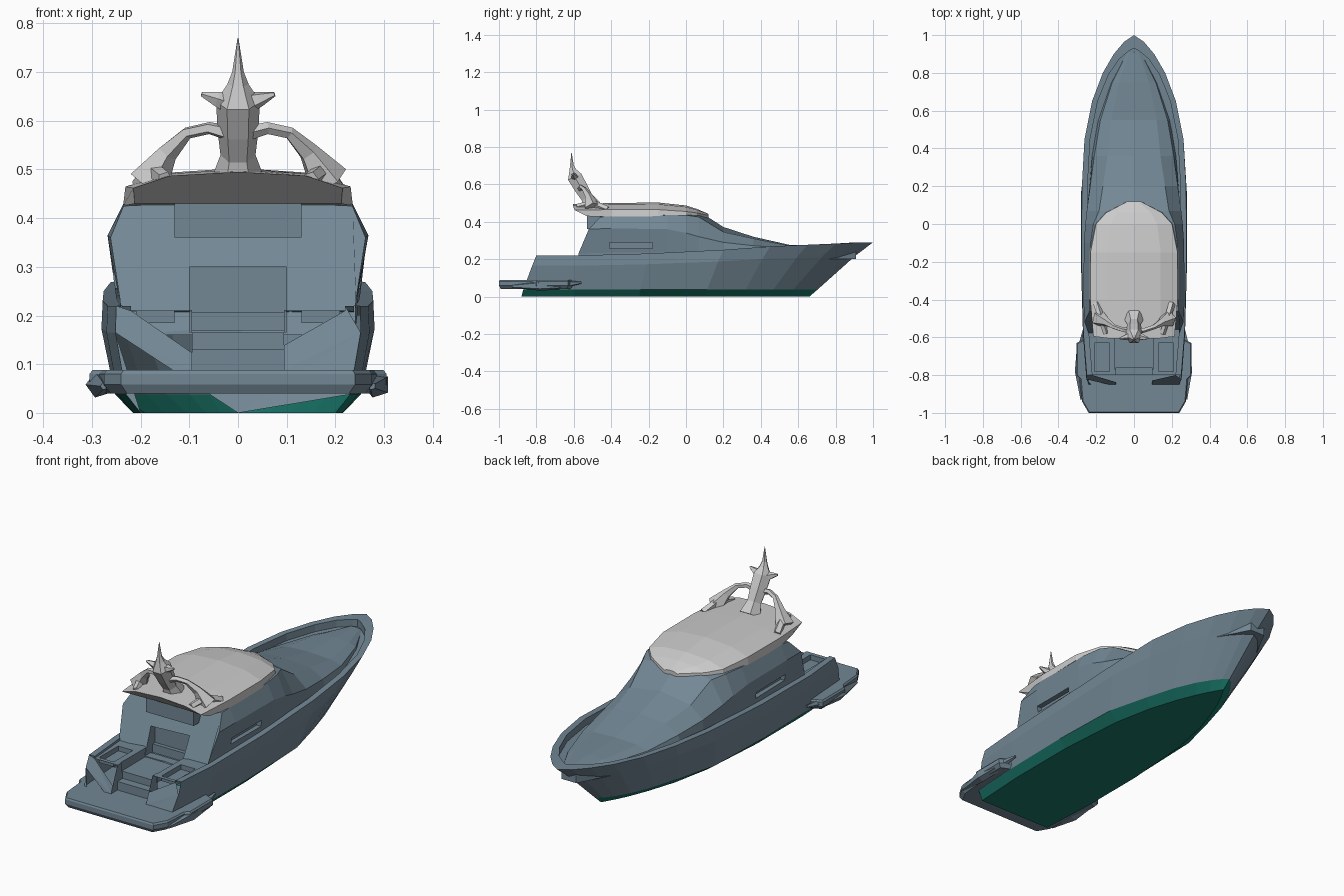
import bpy, bmesh, math
from mathutils import Vector

if "Cube" in bpy.data.objects:
    bpy.data.objects.remove(bpy.data.objects["Cube"])


def material(name, color):
    m = bpy.data.materials.new(name)
    m.diffuse_color = (*color, 1)
    m.use_nodes = True
    m.node_tree.nodes["Principled BSDF"].inputs["Base Color"].default_value = m.diffuse_color
    return m


BLUE = material("slate_blue", (0.17, 0.245, 0.30))
GREEN = material("keel_green", (0.01, 0.19, 0.145))


def loft(name, rings, mat=None, cap_start=True, cap_end=True):
    """Skin a list of equal-length rings of points."""
    bm = bmesh.new()
    rows = [[bm.verts.new(p) for p in r] for r in rings]
    n = len(rows[0])
    for a, b in zip(rows, rows[1:]):
        for i in range(n):
            j = (i + 1) % n
            bm.faces.new((a[i], a[j], b[j], b[i]))
    if cap_start:
        bm.faces.new(rows[0])
    if cap_end:
        bm.faces.new(rows[-1])
    bmesh.ops.remove_doubles(bm, verts=bm.verts, dist=1e-5)
    bmesh.ops.recalc_face_normals(bm, faces=bm.faces)
    me = bpy.data.meshes.new(name)
    bm.to_mesh(me)
    bm.free()
    ob = bpy.data.objects.new(name, me)
    bpy.context.collection.objects.link(ob)
    if mat:
        me.materials.append(mat)
    return ob


def mirror_ring(half):
    """Half section from centre line to centre line, closed over x = 0."""
    return half + [(-x, y, z) for x, y, z in reversed(half[1:-1])]


def box(name, x0, x1, y0, y1, z0, z1, mat=None):
    ring = lambda z: [(x0, y0, z), (x1, y0, z), (x1, y1, z), (x0, y1, z)]
    return loft(name, [ring(z0), ring(z1)], mat)


def cut(ob, *bounds):
    cutter = box("cutter", *bounds)
    cutter.hide_render = True
    m = ob.modifiers.new("cut", "BOOLEAN")
    m.operation, m.solver, m.object = "DIFFERENCE", "EXACT", cutter
    bpy.context.view_layer.objects.active = ob
    bpy.ops.object.modifier_apply(modifier=m.name)
    bpy.data.objects.remove(cutter)


def tube(name, path, mat=None, sides=5):
    """Faceted tapering tube through (x, y, z, radius) points."""
    pts = [Vector(p[:3]) for p in path]
    rings = []
    for i, p in enumerate(pts):
        d = pts[min(i + 1, len(pts) - 1)] - pts[max(i - 1, 0)]
        q = d.to_track_quat("Z", "Y")
        rings.append([p + q @ (Vector((math.cos(t), math.sin(t), 0)) * path[i][3])
                      for t in (math.tau * k / sides for k in range(sides))])
    return loft(name, rings, mat)


# Hull: sheer y, half width, sheer z, keel y, bottom half width, deck drop, inner rim setback
stations = [
    (-.80, .25, .22, -.88, .20, .010, 0), (-.58, .268, .22, -.60, .215, .012, 0),
    (-.20, .278, .23, -.25, .215, .03, 0), (.20, .276, .25, .10, .19, .035, 0),
    (.45, .262, .268, .30, .15, .035, 0), (.65, .222, .277, .44, .105, .035, 0),
    (.80, .165, .283, .54, .065, .035, .01), (.90, .107, .288, .60, .035, .035, .025),
    (.965, .052, .29, .64, .012, .035, .045), (1.0, 0, .29, .66, 0, .035, .07)]
rings = []
for ys, ws, zs, yk, wb, drop, off in stations:
    aft = ys < .3
    mix = lambda a, b, t: a + (b - a) * t
    wi = max(ws - .03, 0)
    rings.append(mirror_ring([
        (0, yk, 0), (wb, yk, 0),
        (mix(wb, ws, .6 if aft else .35), mix(yk, ys, .13), .038),
        (mix(wb, ws, 1.04 if aft else .85), mix(yk, ys, .72), zs * .75),
        (ws, ys, zs), (wi, ys - off, zs),
        (wi, ys - off, zs - drop), (0, ys - off, zs - drop)]))
hull = loft("hull", rings, BLUE, cap_end=False)
hull.data.materials.append(GREEN)
for f in hull.data.polygons:
    if f.center.z < .035:
        f.material_index = 1

# Stern steps and side seats sunk into the hull
cut(hull, -.095, .095, -1.1, -.76, .088, .4)
cut(hull, -.10, .10, -.77, -.52, .165, .4)
for s in (-1, 1):
    a, b = sorted((s * .13, s * .21))
    cut(hull, a, b, -.78, -.63, .185, .4)
box("stern_step", -.095, .095, -.80, -.755, .08, .13, BLUE)

# Swim platform
half = [(0, -1), (.24, -1), (.275, -.94), (.285, -.82), (.305, -.8),
        (.305, -.63), (.24, -.60), (0, -.60)]
rings = []
for z, k in ((.04, .95), (.058, 1), (.08, 1), (.088, .98)):
    rings.append(mirror_ring([(x * k, -.8 + (y + .8) * k, z) for x, y in half]))
loft("swim_platform", rings, BLUE)
for s in (-1, 1):
    tube("platform_fender", [(s * .275, -.93, .055, .008), (s * .285, -.78, .058, .028),
                             (s * .28, -.68, .062, .025), (s * .265, -.56, .075, .006)], BLUE)

# Cabin and foredeck: y, base x, shoulder x/z, upper edge x/z, centre z
sections = [
    (-.40, .245, .268, .365, .235, .43, .44), (-.10, .25, .265, .36, .23, .435, .455),
    (.0, .248, .258, .34, .215, .435, .468), (.07, .245, .25, .32, .185, .425, .455),
    (.20, .235, .232, .29, .165, .345, .372), (.36, .222, .21, .272, .14, .31, .32),
    (.55, .19, .178, .258, .12, .272, .277), (.75, .125, .115, .255, .08, .267, .272),
    (.91, .04, .035, .253, .025, .26, .263)]
rings = [mirror_ring([(0, -.58, .16), (.24, -.58, .16), (.242, -.575, .23),
                      (.262, -.52, .36), (.235, -.46, .425), (0, -.46, .435)])]
for y, xb, xs, zs, xe, ze, zt in sections:
    rings.append(mirror_ring([(0, y, .20), (xb, y, .20), (xb, y, .235),
                              (xs, y, zs), (xe, y, ze), (0, y, zt)]))
cabin = loft("cabin_and_foredeck", rings, BLUE)

# Door recess and long side windows
cut(cabin, -.10, .10, -.7, -.50, .17, .30)
for s in (-1, 1):
    a, b = sorted((s * .228, s * .35))
    cut(cabin, a, b, -.41, -.18, .257, .288)
box("soffit", -.13, .13, -.53, -.44, .36, .43, BLUE)

# Roof: y, half width, underside z, edge z, crown z
roof = [(-.40, .236, .425, .465, .50), (-.15, .235, .43, .465, .503),
        (.0, .205, .428, .455, .487), (.06, .15, .43, .447, .468), (.12, .035, .42, .434, .442)]
rings = [mirror_ring([(0, -.53, .43), (.212, -.53, .43), (.215, -.595, .462),
                      (.14, -.605, .487), (0, -.605, .495)])]
for y, w, zb, ze, zt in roof:
    rings.append(mirror_ring([(0, y, zb), (w, y, zb), (w * .98, y, ze),
                              (w * .6, y, ze + (zt - ze) * .75), (0, y, zt)]))
loft("roof", rings)

# Radar mast with spike, scanner points and curved side supports
tube("mast", [(0, -.50, .48, .055), (0, -.53, .53, .036), (0, -.56, .58, .042),
              (0, -.595, .64, .045), (0, -.605, .675, .022), (0, -.61, .70, .012),
              (0, -.612, .77, .001)], sides=6)
for s in (-1, 1):
    tube("scanner_arm", [(0, -.585, .63, .028), (s * .045, -.60, .645, .016),
                         (s * .075, -.605, .655, .005)])
    tube("mast_support", [(s * .185, -.50, .475, .045), (s * .145, -.52, .535, .022),
                          (s * .105, -.545, .575, .013), (s * .06, -.56, .585, .013),
                          (0, -.57, .57, .018)])
    tube("roof_fin", [(s * .20, -.42, .465, .02), (s * .175, -.50, .50, .018),
                      (s * .15, -.58, .48, .016)])
